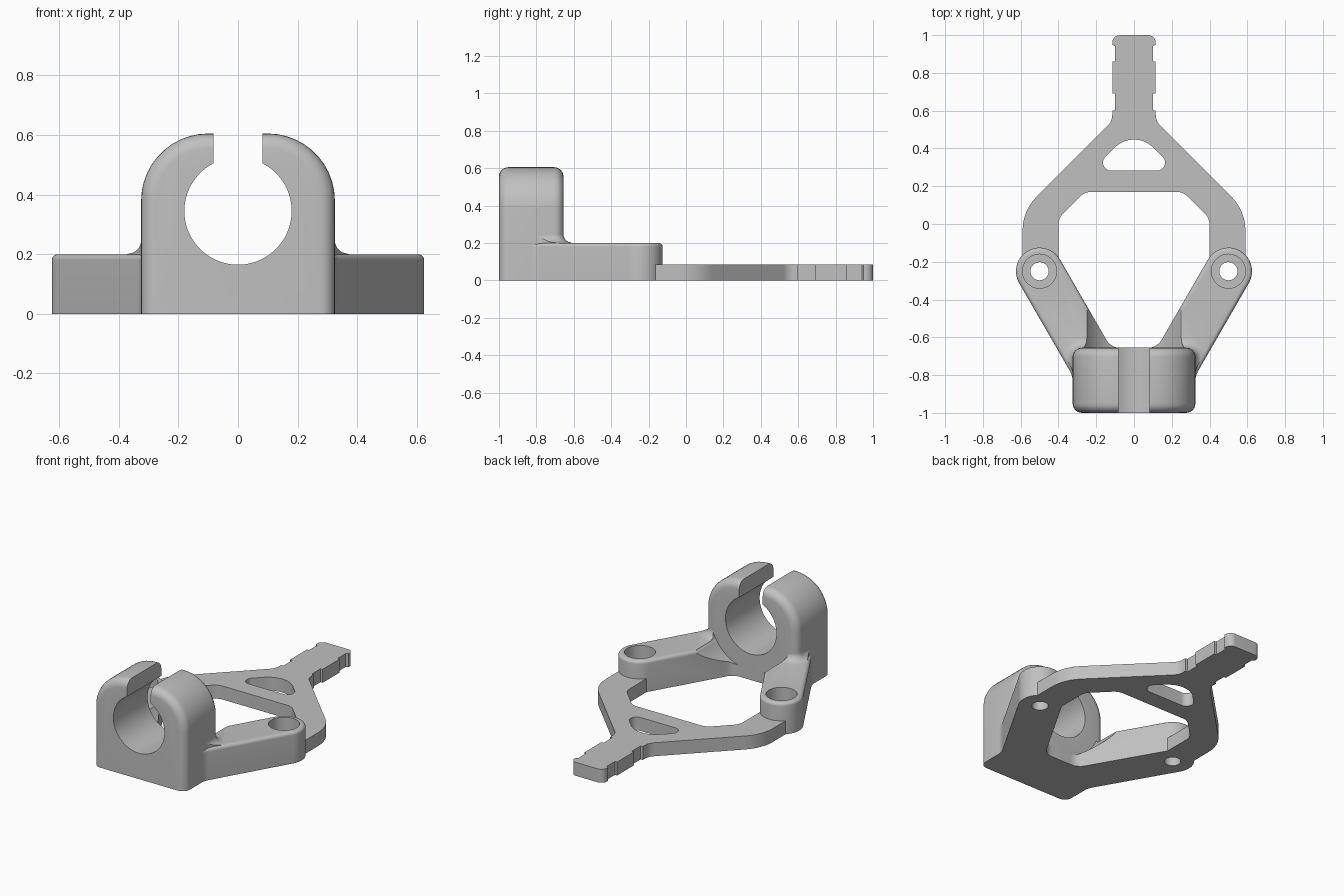
import bpy, bmesh, math
from mathutils import Vector

cube = bpy.data.objects.get("Cube")
if cube:
    bpy.data.objects.remove(cube, do_unlink=True)

grey = bpy.data.materials.new("plain grey")
grey.use_nodes = True
COLOUR = (0.53, 0.53, 0.53, 1)
grey.diffuse_color = COLOUR
grey.node_tree.nodes["Principled BSDF"].inputs["Base Color"].default_value = COLOUR

PLATE, ARM, TOP = 0.086, 0.20, 0.605
BORE_Z, BORE_R, CLEAR_R = 0.345, 0.18, 0.289
HALF_W, BACK, ROUND = 0.325, -0.655, 0.05


def rounded(corners):
    """Polygon from (x, y, radius) corners, each rounded by a tangent arc."""
    out = []
    for i, (x, y, r) in enumerate(corners):
        p = Vector((x, y))
        if r == 0:
            out.append(p)
            continue
        a = (Vector(corners[i - 1][:2]) - p).normalized()
        b = (Vector(corners[(i + 1) % len(corners)][:2]) - p).normalized()
        half = a.angle(b) / 2
        centre = p + (a + b).normalized() * r / math.sin(half)
        start = p + a * r / math.tan(half) - centre
        turn = math.pi - 2 * half
        if a.cross(b) > 0:
            turn = -turn
        steps = max(3, round(abs(turn) / math.radians(8)))
        for k in range(steps + 1):
            t = turn * k / steps
            c, s = math.cos(t), math.sin(t)
            out.append(centre + Vector((start.x * c - start.y * s, start.x * s + start.y * c)))
    # Neighbouring arcs may share an end point
    return [p for i, p in enumerate(out) if (p - out[i - 1]).length > 1e-4]


def mirrored(half):
    return half + [(-x, y, r) for x, y, r in reversed(half)]


def circle(x, y, r, n=64):
    return [Vector((x + r * math.cos(2 * math.pi * i / n), y + r * math.sin(2 * math.pi * i / n)))
            for i in range(n)]


def finish(name, bm):
    bmesh.ops.recalc_face_normals(bm, faces=bm.faces)
    mesh = bpy.data.meshes.new(name)
    bm.to_mesh(mesh)
    bm.free()
    mesh.materials.append(grey)
    ob = bpy.data.objects.new(name, mesh)
    bpy.context.collection.objects.link(ob)
    return ob


def loft(name, layers):
    """Closed solid through rings with equal point counts."""
    bm = bmesh.new()
    rings = [[bm.verts.new(p) for p in ring] for ring in layers]
    n = len(rings[0])
    for lo, hi in zip(rings, rings[1:]):
        for i in range(n):
            bm.faces.new((lo[i], lo[(i + 1) % n], hi[(i + 1) % n], hi[i]))
    bm.faces.new(rings[0])
    bm.faces.new(rings[-1])
    return finish(name, bm)


def prism(name, outline, lo, hi, along_y=False):
    def place(p, t):
        return (p.x, t, p.y) if along_y else (p.x, p.y, t)
    return loft(name, [[place(p, t) for p in outline] for t in (lo, hi)])


def round_edges(ob, width, rule):
    """Bevel the edges whose two ends satisfy the rule."""
    bm = bmesh.new()
    bm.from_mesh(ob.data)
    edges = [e for e in bm.edges if rule(e.verts[0].co, e.verts[1].co)]
    bmesh.ops.bevel(bm, geom=edges, offset=width, segments=6, profile=0.5,
                    affect='EDGES', clamp_overlap=False)
    bm.to_mesh(ob.data)
    bm.free()


def combine(ob, operation, *others):
    for other in others:
        mod = ob.modifiers.new("combine", 'BOOLEAN')
        mod.operation, mod.object, mod.solver = operation, other, 'EXACT'
        graph = bpy.context.evaluated_depsgraph_get()
        mesh = bpy.data.meshes.new_from_object(ob.evaluated_get(graph))
        ob.modifiers.clear()
        ob.data = mesh
        bpy.data.objects.remove(other, do_unlink=True)


def bore(radius):
    return prism("bore_cutter", circle(0, BORE_Z, radius, 96), -1.2, 0.2, True)


# Flat frame with a notched tail and two openings
frame = prism("flat_frame", rounded(mirrored([
    (0.115, 1.0, 0.04), (0.115, 0.95, 0), (0.1, 0.94, 0), (0.1, 0.86, 0),
    (0.115, 0.86, 0), (0.115, 0.69, 0), (0.1, 0.69, 0), (0.1, 0.6, 0),
    (0.115, 0.6, 0), (0.115, 0.545, 0.08), (0.59, 0.07, 0.25), (0.59, -0.18, 0),
    (0.4, -0.18, 0), (0.4, 0.03, 0.08), (0.26, 0.17, 0.08)])), 0, PLATE)
window = prism("window_cutter", rounded([
    (-0.225, 0.282, 0.043), (0.225, 0.282, 0.043), (0, 0.507, 0.145)]), -0.1, 0.3)
combine(frame, 'DIFFERENCE', window)

# Clamp block: arched, with rounded front and back rims
block = prism("clamp_block", rounded([
    (-HALF_W, 0, 0), (HALF_W, 0, 0), (HALF_W, TOP, 0.225), (-HALF_W, TOP, 0.225)]),
    -1, BACK, True)
round_edges(block, ROUND, lambda a, b: abs(a.y - b.y) < 1e-5 and max(a.z, b.z) > 1e-4)
slot = prism("slot_cutter", rounded([
    (-0.083, BORE_Z, 0), (0.083, BORE_Z, 0), (0.083, 1, 0), (-0.083, 1, 0)]), -1.2, 0.2, True)
combine(block, 'DIFFERENCE', bore(BORE_R), slot)


def arm_outline(side, inset=0.0):
    pivot, r = Vector((0.5, -0.25)), 0.125 - inset
    down = Vector((-0.5, -0.866))
    out = Vector((0.866, -0.5))
    inner, outer = pivot - out * r, pivot + out * r
    tip_in, tip_out = inner - down * r, outer - down * r
    edge = HALF_W - 0.001
    meet_in = inner + down * ((BACK - inner.y) / down.y)
    meet_out = outer + down * ((edge - outer.x) / down.x)
    pts = [(*tip_in, r), (*tip_out, r), (*meet_out, 0.12), (edge, -0.9, 0), (0.2, -0.9, 0),
           (0.02, -0.75, 0), (0.02, BACK, 0), (meet_in.x, BACK, 0.08)]
    return rounded([(side * x, y, q) for x, y, q in pts])


def skirt():
    """Concave flare where the arms meet the block."""
    layers = []
    for k in range(-1, 9):
        h = ROUND * max(k, 0) / 8
        d = ROUND - math.sqrt(ROUND ** 2 - (ROUND - h) ** 2) - 0.001
        w, y0, y1, r = HALF_W + d, -1 - d, BACK + d, ROUND + d
        ring = rounded([(-w, y0, r), (w, y0, r), (w, y1, r), (-w, y1, r)])
        z = ARM - 0.03 if k < 0 else ARM + h
        layers.append([(p.x, p.y, z) for p in ring])
    return loft("flare", layers)


# Arms with a stepped screw hole at the pivot
parts = [frame, block]
for side, label in ((1, "left_arm"), (-1, "right_arm")):
    arm = prism(label, arm_outline(side), 0, ARM)
    round_edges(arm, 0.02, lambda a, b: min(a.z, b.z) > ARM - 1e-4)
    flare = prism("arm_flare", arm_outline(side, 0.015), ARM - 0.02, ARM + 0.1)
    combine(flare, 'INTERSECT', skirt())
    combine(arm, 'UNION', flare)
    recess = prism("recess_cutter", circle(side * 0.5, -0.25, 0.09), PLATE, 0.4)
    hole = prism("hole_cutter", circle(side * 0.5, -0.25, 0.048, 48), -0.1, 0.4)
    combine(arm, 'DIFFERENCE', recess, hole, bore(CLEAR_R))
    parts.append(arm)

# Smooth the rounded faces, keep real edges sharp
bpy.ops.object.select_all(action='DESELECT')
for ob in parts:
    ob.select_set(True)
bpy.context.view_layer.objects.active = block
bpy.ops.object.shade_smooth_by_angle(angle=math.radians(28))
